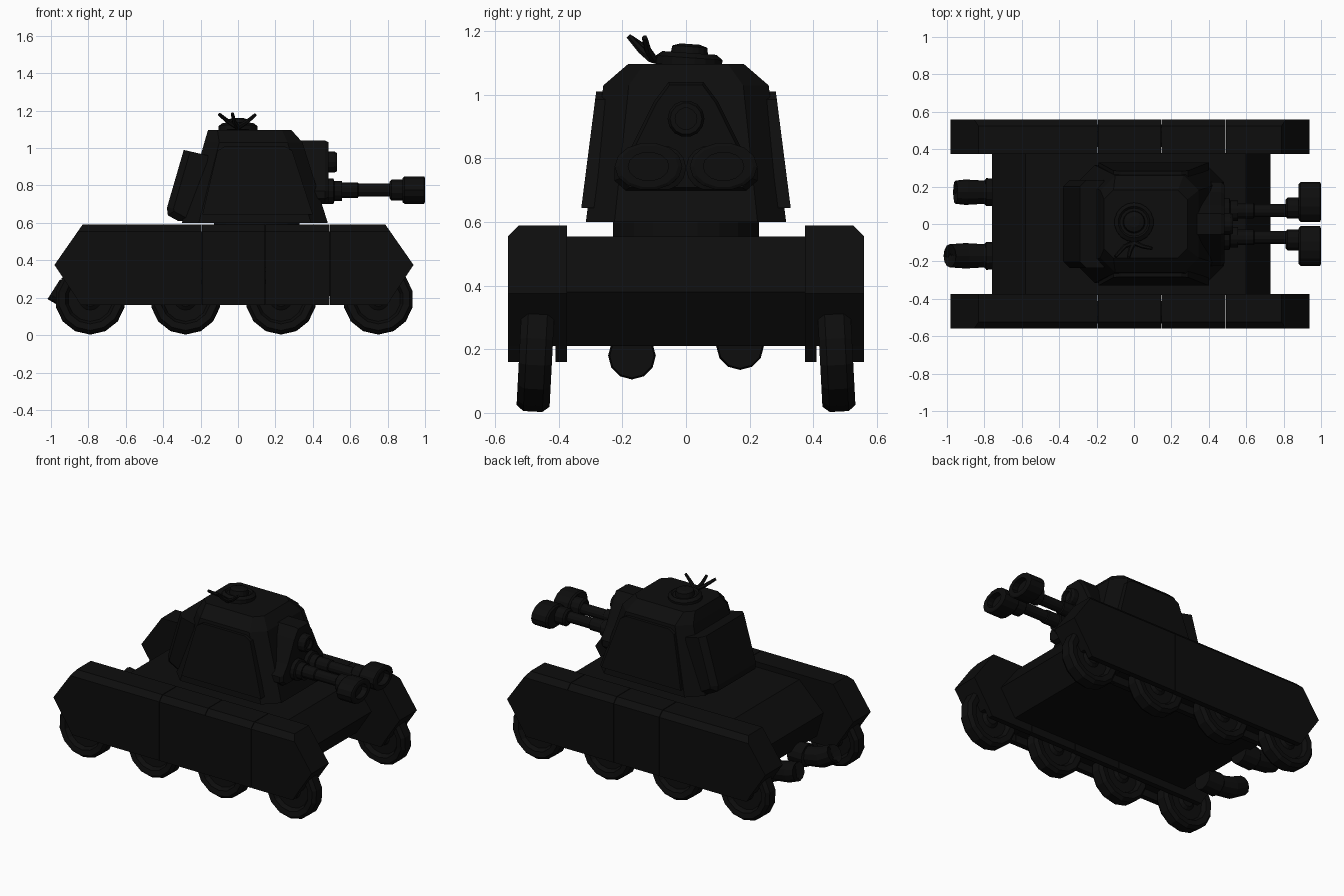
import bpy, bmesh, math
from mathutils import Matrix, Vector

if "Cube" in bpy.data.objects:
    bpy.data.objects.remove(bpy.data.objects["Cube"])

black = bpy.data.materials.new("matte black")
black.diffuse_color = (0.004, 0.004, 0.004, 1)
black.use_nodes = True
black.node_tree.nodes["Principled BSDF"].inputs["Base Color"].default_value = black.diffuse_color


def finish(bm, name):
    bmesh.ops.recalc_face_normals(bm, faces=bm.faces[:])
    me = bpy.data.meshes.new(name)
    bm.to_mesh(me)
    bm.free()
    me.materials.append(black)
    ob = bpy.data.objects.new(name, me)
    bpy.context.collection.objects.link(ob)
    return ob


def loft(bm, rings, caps=True):
    """Skin a list of equal-length point loops."""
    vs = [[bm.verts.new(p) for p in r] for r in rings]
    n = len(vs[0])
    for a, b in zip(vs, vs[1:]):
        for i in range(n):
            bm.faces.new((a[i], a[(i + 1) % n], b[(i + 1) % n], b[i]))
    if caps:
        bm.faces.new(vs[0])
        bm.faces.new(vs[-1])


def prism_y(bm, poly, y0, y1):
    loft(bm, [[(x, y, z) for x, z in poly] for y in (y0, y1)])


def lathe(name, profile, center, n=14, axis="Z", scale=(1, 1, 1), tilt=None):
    """Turn (radius, height) points about an axis."""
    bm = bmesh.new()
    loft(bm, [[(r * math.cos(2 * math.pi * (i + .5) / n),
                r * math.sin(2 * math.pi * (i + .5) / n), h) for i in range(n)]
              for r, h in profile])
    rot = {"Z": Matrix(), "X": Matrix.Rotation(math.pi / 2, 4, "Y"),
           "Y": Matrix.Rotation(-math.pi / 2, 4, "X")}[axis]
    m = Matrix.Translation(center) @ (tilt or Matrix()) @ Matrix.Diagonal((*scale, 1)) @ rot
    bm.transform(m)
    return finish(bm, name)


def tube(name, pts, radii, n=10):
    """Round tube through points lying roughly in one direction."""
    bm = bmesh.new()
    rings = []
    for k, p in enumerate(pts):
        d = Vector(pts[min(k + 1, len(pts) - 1)]) - Vector(pts[max(k - 1, 0)])
        q = d.to_track_quat("Z", "Y")
        rings.append([Vector(p) + q @ Vector((radii[k] * math.cos(2 * math.pi * i / n),
                      radii[k] * math.sin(2 * math.pi * i / n), 0)) for i in range(n)])
    loft(bm, rings)
    return finish(bm, name)


# Hull with wedge-shaped nose and tail
bm = bmesh.new()
prism_y(bm, [(-.71, .21), (.62, .21), (.73, .38), (.60, .555), (-.58, .555), (-.76, .38)], -.38, .38)
finish(bm, "hull")

# Fenders: five armour panels per side, skirts hanging inside and outside
MID = -.0215
seams = [(-.513, -.1735), (-.1705, .1665), (.1695, .5095)]
end = [(.5125, .21), (.85, .21), (.96, .375), (.81, .59), (.5125, .59)]
end_low = [(.5125, .16), (.82, .16), (.85, .21), (.5125, .21)]
panels = [([(a, .21), (b, .21), (b, .59), (a, .59)], [(a, .16), (b, .16), (b, .21), (a, .21)])
          for a, b in seams]
panels += [(end, end_low), ([(-x, z) for x, z in end], [(-x, z) for x, z in end_low])]
for s in (-1, 1):
    for upper, lower in panels:
        bm = bmesh.new()
        up = [(x + MID, z) for x, z in upper]
        low = [(x + MID, z) for x, z in lower]
        prism_y(bm, up, s * .375, s * .56)
        rim = [e for e in bm.edges if all(abs(v.co.y) > .55 and v.co.z > .58 for v in e.verts)]
        bmesh.ops.bevel(bm, geom=rim, offset=.035, segments=1, affect="EDGES")
        prism_y(bm, low, s * .375, s * .41)
        prism_y(bm, low, s * .524, s * .56)
        finish(bm, "fender_panel")

# Wheels with dished hubs
wheel = [(.04, -.035), (.06, -.02), (.12, -.02), (.135, -.048), (.17, -.052), (.188, -.03),
         (.188, .03), (.17, .052), (.135, .048), (.12, .02), (.06, .02), (.04, .035)]
for x in (-.79, -.28, .23, .75):
    for s in (-1, 1):
        lathe("wheel", wheel, (x, s * .472, .192), 14, "Y",
              tilt=Matrix.Rotation(s * math.radians(3), 4, "X"))

# Exhaust pipes at the tail
for y, dz, tip in ((-.17, 0, -.985), (.17, .03, -.955)):
    tube("exhaust_pipe", [(-.68, y, .18 + dz), (-.79, y, .18 + dz), (-.80, y, .18 + dz),
                          (-.90, y, .20 + dz), (tip, y, .245), (tip + .03, y, .235)],
         [.07, .075, .062, .068, .062, .04], 12)


# Turret body on a round neck
def oct_ring(z, x0, x1, hy, c):
    return [(x0 + c, -hy, z), (x1 - c, -hy, z), (x1, -hy + c, z), (x1, hy - c, z),
            (x1 - c, hy, z), (x0 + c, hy, z), (x0, hy - c, z), (x0, -hy + c, z)]


lathe("turret_neck", [(.232, .54), (.232, .61)], (.10, 0, 0), 20)
bm = bmesh.new()
loft(bm, [oct_ring(.60, -.30, .48, .315, .09), oct_ring(1.03, -.18, .345, .26, .08),
          oct_ring(1.097, -.16, .285, .182, .05)])
finish(bm, "turret")

# Sloped armour plates with recessed centres on the turret sides
for s in (-1, 1):
    bm = bmesh.new()
    poly = [(-.19, .645), (.40, .645), (.29, .985), (.25, 1.01), (-.07, 1.01), (-.11, .985)]
    side = lambda z: .26 + (1.03 - z) * .128
    loft(bm, [[(x, s * (side(z) + d), z) for x, z in poly] for d in (-.02, .02)])
    bm.normal_update()
    bm.faces.ensure_lookup_table()
    bmesh.ops.recalc_face_normals(bm, faces=bm.faces[:])
    face = max(bm.faces, key=lambda f: s * f.calc_center_median().y)
    bmesh.ops.inset_region(bm, faces=[face], thickness=.025)
    bmesh.ops.inset_region(bm, faces=[face], thickness=.008, depth=-.012)
    finish(bm, "turret_side_plate")

# Storage box behind the turret
bm = bmesh.new()
prism_y(bm, [(-.16, .96), (-.29, .99), (-.38, .68), (-.375, .64), (-.32, .61), (-.20, .605)], -.235, .235)
rim = [e for e in bm.edges if len({round(v.co.y, 3) for v in e.verts}) == 1
       and all(v.co.x < -.28 for v in e.verts)]
bmesh.ops.bevel(bm, geom=rim, offset=.035, segments=1, affect="EDGES")
finish(bm, "rear_box")

# Gun shield: tapered arch shape
bm = bmesh.new()
half = [(.055, 1.04), (.10, .98), (.17, .84), (.225, .77), (.225, .73), (.19, .70)]
arch = half + [(-y, z) for y, z in reversed(half)]
loft(bm, [[(.28, y, z) for y, z in arch], [(.465, y, z) for y, z in arch],
          [(.484, y * .93, .87 + (z - .87) * .95) for y, z in arch]])
finish(bm, "gun_shield")
lathe("sight_port", [(.058, 0), (.058, .035), (.05, .05), (.034, .05), (.034, .03)],
      (.48, 0, .925), 14, "X")

# Twin guns with collars and wide muzzle brakes
for s in (-1, 1):
    lathe("gun_collar", [(.07, 0), (.07, .04), (.055, .045), (.055, .085)], (.47, s * .07, .77), 14, "X")
    lathe("gun_barrel", [(.043, 0), (.043, .14), (.036, .145), (.036, .36)], (.50, s * .072, .775), 12, "X")
    lathe("barrel_sleeve", [(.045, 0), (.058, .01), (.058, .09)], (.81, s * .085, .775), 12, "X")
    lathe("muzzle", [(.066, 0), (.075, .01), (.075, .115), (.066, .12), (.045, .12), (.045, .08)],
          (.88, s * .118, .775), 14, "X", scale=(1, 1.42, 1))

# Hatch dome and the forked aerial beside it
lathe("hatch", [(.105, 0), (.105, .025), (.085, .04), (.075, .03), (.06, .03), (.055, .06), (.03, .068)],
      (0, .008, 1.092), 18, tilt=Matrix.Rotation(math.radians(-4), 4, "X"))
tube("aerial_stem", [(0, -.06, 1.10), (-.005, -.11, 1.115), (-.02, -.14, 1.14), (-.03, -.18, 1.185)],
     [.014, .014, .012, .009], 6)
for x, y in ((-.10, -.175), (.095, -.13)):
    tube("aerial_prong", [(0, -.10, 1.11), (x * .5, -.12, 1.14), (x, y, 1.18)], [.013, .012, .009], 6)
